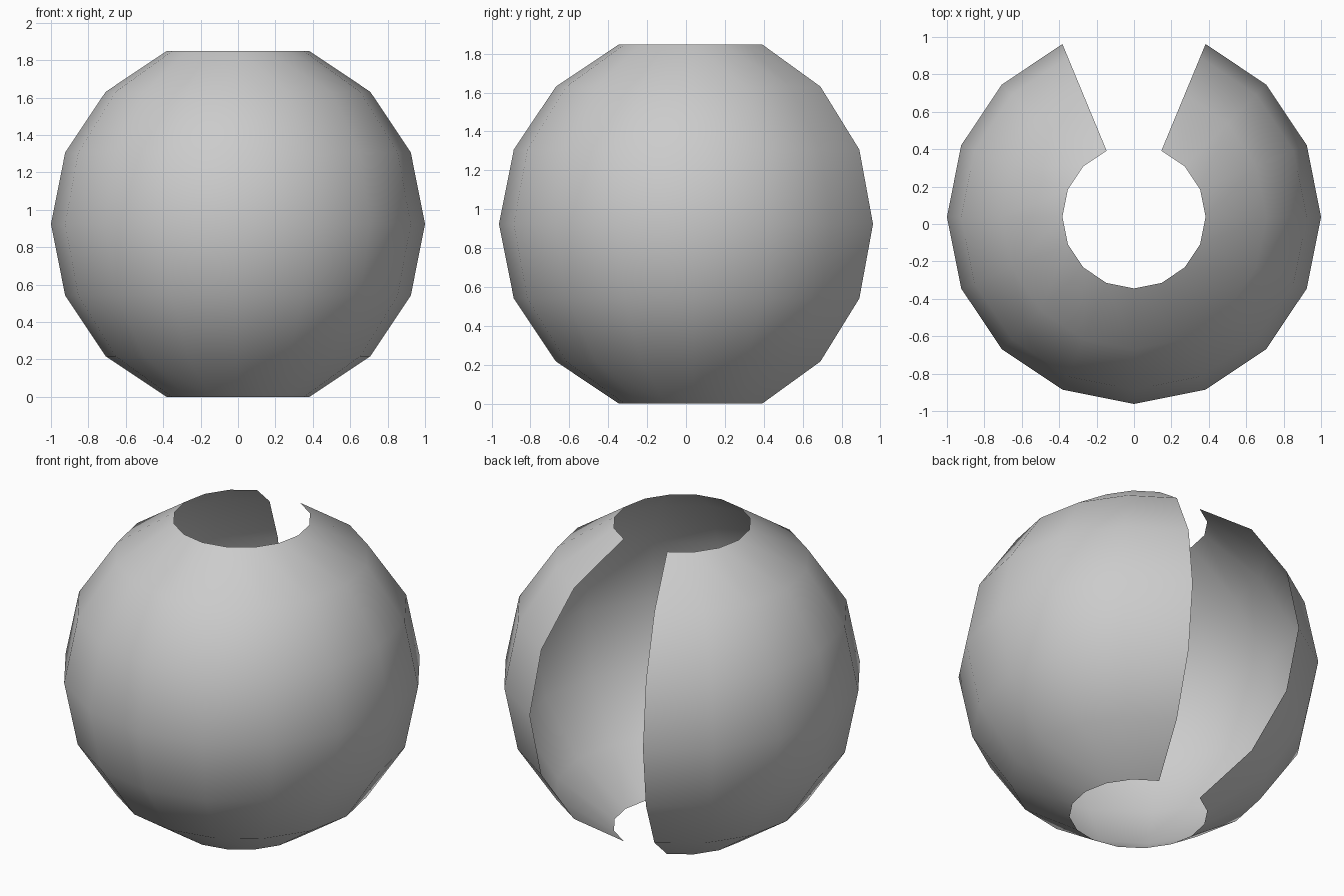
import bpy, bmesh, math
from mathutils import Vector

if "Cube" in bpy.data.objects:
    bpy.data.objects.remove(bpy.data.objects["Cube"])

# Low-poly unit sphere: 16 segments, 8 rings
bm = bmesh.new()
bmesh.ops.create_uvsphere(bm, u_segments=16, v_segments=8, radius=1.0)

# Open both poles and cut a two-segment slot down the back
cut = [v for v in bm.verts
       if abs(v.co.z) > 0.99 or (abs(v.co.x) < 0.01 and v.co.y > 0.01)]
bmesh.ops.delete(bm, geom=cut, context='VERTS')

# Stand on the ground and centre front to back
c = math.cos(math.pi / 8)
bmesh.ops.translate(bm, verts=bm.verts, vec=Vector((0, (1 - c) / 2, c)))
for f in bm.faces:
    f.smooth = True

mesh = bpy.data.meshes.new("open_sphere_shell")
bm.to_mesh(mesh)
bm.free()
shell = bpy.data.objects.new("open_sphere_shell", mesh)
bpy.context.collection.objects.link(shell)
